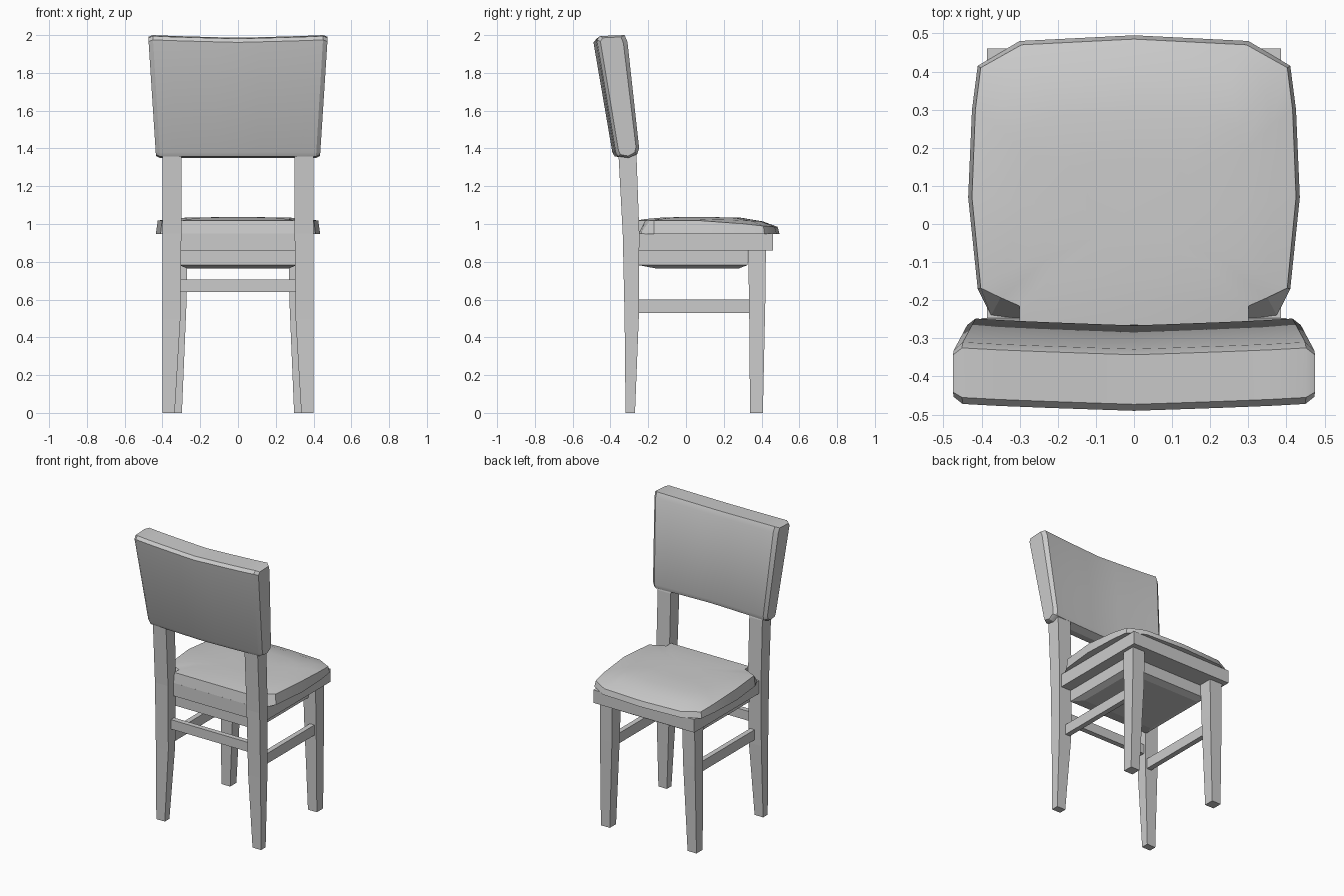
import bpy, bmesh, math

cube = bpy.data.objects.get("Cube")
if cube:
    bpy.data.objects.remove(cube, do_unlink=True)

grey = bpy.data.materials.new("plain_grey")
grey.use_nodes = True
COLOUR = (0.6, 0.6, 0.6, 1)
grey.diffuse_color = COLOUR
grey.node_tree.nodes["Principled BSDF"].inputs["Base Color"].default_value = COLOUR


def loft(name, rings, smooth=False):
    """Skin a closed solid through rings of equal length."""
    bm = bmesh.new()
    loops = [[bm.verts.new(p) for p in ring] for ring in rings]
    n = len(loops[0])
    for a, b in zip(loops, loops[1:]):
        for i in range(n):
            j = (i + 1) % n
            bm.faces.new((a[i], a[j], b[j], b[i]))
    bm.faces.new(loops[0])
    bm.faces.new(loops[-1])
    bmesh.ops.recalc_face_normals(bm, faces=bm.faces)
    mesh = bpy.data.meshes.new(name)
    bm.to_mesh(mesh)
    bm.free()
    mesh.materials.append(grey)
    obj = bpy.data.objects.new(name, mesh)
    bpy.context.collection.objects.link(obj)
    if smooth:
        bpy.ops.object.select_all(action='DESELECT')
        obj.select_set(True)
        bpy.context.view_layer.objects.active = obj
        bpy.ops.object.shade_smooth_by_angle(angle=math.radians(30))
    return obj


def post(name, sections, side=1):
    """Stack of rectangles: x0, x1, y0, y1, z."""
    return loft(name, [[(side * x0, y0, z), (side * x1, y0, z),
                        (side * x1, y1, z), (side * x0, y1, z)]
                       for x0, x1, y0, y1, z in sections])


def box(name, x0, x1, y0, y1, z0, z1, side=1):
    return post(name, [(x0, x1, y0, y1, z0), (x0, x1, y0, y1, z1)], side)


# Legs and side stretchers
for label, s in (("left", 1), ("right", -1)):
    post("back_leg_" + label, [
        (0.335, 0.40, -0.32, -0.27, 0),
        (0.305, 0.40, -0.325, -0.25, 0.5),
        (0.30, 0.40, -0.335, -0.247, 0.95),
        (0.30, 0.40, -0.357, -0.262, 1.36),
        (0.30, 0.40, -0.37, -0.29, 1.5)], s)
    post("front_leg_" + label, [
        (0.297, 0.365, 0.339, 0.407, 0),
        (0.272, 0.363, 0.334, 0.42, 0.6),
        (0.267, 0.362, 0.328, 0.423, 0.87)], s)
    box("side_stretcher_" + label, 0.315, 0.35, -0.26, 0.345, 0.53, 0.60, s)

# Rails and seat support
box("back_stretcher", -0.31, 0.31, -0.30, -0.265, 0.64, 0.705)
box("seat_frame", -0.385, 0.385, -0.25, 0.46, 0.86, 0.95)
box("back_rail", -0.305, 0.305, -0.275, -0.24, 0.86, 0.95)
post("under_panel", [
    (-0.27, 0.27, -0.16, 0.28, 0.765),
    (-0.31, 0.31, -0.25, 0.325, 0.782),
    (-0.31, 0.31, -0.25, 0.325, 0.87)])


# Seat cushion, from half outlines
def both_sides(half):
    return half + [(-x, y) for x, y in reversed(half) if x > 0]


base = both_sides([(0, 0.495), (0.3, 0.48), (0.41, 0.415), (0.425, 0.3), (0.435, 0.07),
                   (0.41, -0.17), (0.375, -0.24), (0.3, -0.25), (0.3, -0.275)])
rim = both_sides([(0, 0.485), (0.295, 0.47), (0.402, 0.41), (0.416, 0.3), (0.425, 0.07),
                  (0.402, -0.168), (0.35, -0.193), (0.3, -0.215), (0.3, -0.265)])


def rim_height(y):
    return 1.018 - 0.033 * max(0, min(1, (y - 0.15) / 0.3))


def shrunk(sx, sy):
    return [(x * sx, 0.03 + (y - 0.03) * sy) for x, y in rim]


loft("seat_cushion", [
    [(x, y, 0.948) for x, y in base],
    [(x, y, rim_height(y)) for x, y in rim],
    [(x, y, rim_height(y) * 0.45 + 1.033 * 0.55) for x, y in shrunk(0.86, 0.83)],
    [(x, y, 1.033) for x, y in shrunk(0.68, 0.58)],
    [(x, y, 1.036) for x, y in shrunk(0.3, 0.3)]], smooth=True)

# Backrest: side profile swept across a gentle hollow curve
profile = [(-0.472, 1.975), (-0.455, 1.995), (-0.325, 2.0), (-0.31, 1.965),
           (-0.248, 1.4), (-0.258, 1.37), (-0.305, 1.35), (-0.36, 1.358), (-0.372, 1.38)]
cy = sum(p[0] for p in profile) / len(profile)


def backrest_ring(u, inset=0.0):
    bow = max(0, 1 - abs(u) / 0.95) ** 0.8
    ring = []
    for y, z in profile:
        t = (z - 1.36) / 0.64
        mid = -0.31 - 0.09 * t
        y = mid + (y - mid) * (1 - inset)
        z -= (z - 1.68) * inset * 0.12
        half = 0.435 + 0.04 * t
        ring.append((u * half, y - 0.018 * bow, z - 0.014 * bow * max(0, t)))
    return ring


loft("backrest", [backrest_ring(u, i) for u, i in (
    (-1, 0.25), (-0.95, 0), (-0.75, 0), (-0.5, 0), (-0.25, 0), (0, 0),
    (0.25, 0), (0.5, 0), (0.75, 0), (0.95, 0), (1, 0.25))], smooth=True)
